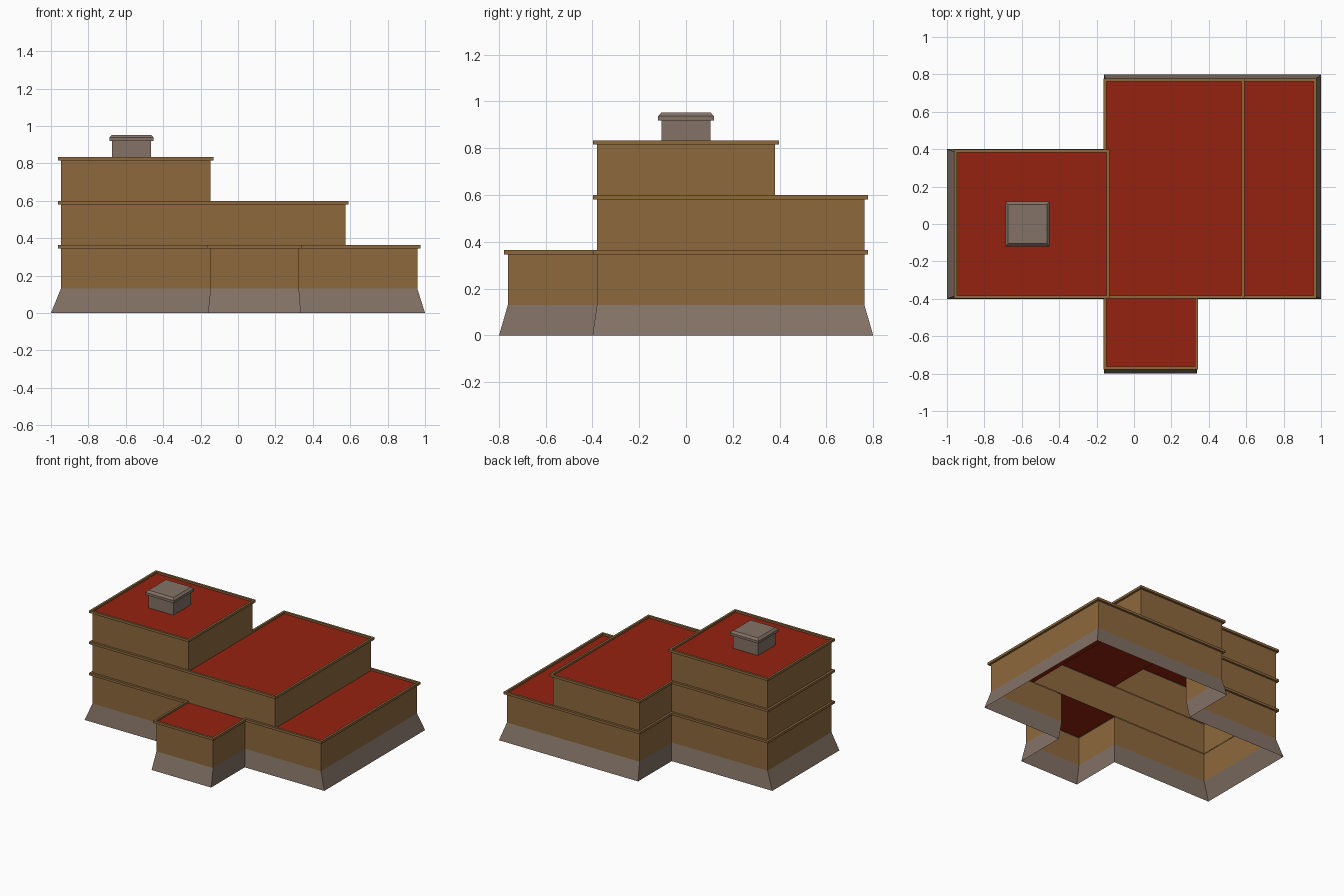
import bpy
from mathutils import Vector

if "Cube" in bpy.data.objects:
    bpy.data.objects.remove(bpy.data.objects["Cube"])


def material(name, rgb):
    m = bpy.data.materials.new(name)
    m.diffuse_color = (*rgb, 1)
    m.use_nodes = True
    m.node_tree.nodes["Principled BSDF"].inputs["Base Color"].default_value = m.diffuse_color
    return m


BROWN = material("brown plaster", (0.27, 0.14, 0.047))
GREY = material("grey stone", (0.23, 0.17, 0.133))
RED = material("red roof", (0.30, 0.016, 0.005))


def rect(x0, x1, y0, y1):
    return [(x0, y0), (x1, y0), (x1, y1), (x0, y1)]


def offset(outline, d):
    """Grow a counter-clockwise right-angled outline by d."""
    out, n = [], len(outline)
    for i in range(n):
        a, b, c = (Vector(outline[k % n]) for k in (i - 1, i, i + 1))
        e, f = (b - a).normalized(), (c - b).normalized()
        out.append((b.x + d * (e.y + f.y), b.y - d * (e.x + f.x)))
    return out


def loft(name, rings, mat, cap=False):
    """Join outlines [(outline, z), ...] with flat faces, optional top."""
    verts = [(x, y, z) for o, z in rings for x, y in o]
    n = len(rings[0][0])
    faces = []
    for r in range(len(rings) - 1):
        for i in range(n):
            j = (i + 1) % n
            a, b = r * n, (r + 1) * n
            faces.append((a + i, a + j, b + j, b + i))
    if cap:
        faces.append(tuple(range(len(verts) - n, len(verts))))
    me = bpy.data.meshes.new(name)
    me.from_pydata(verts, [], faces)
    me.materials.append(mat)
    ob = bpy.data.objects.new(name, me)
    bpy.context.collection.objects.link(ob)
    return ob


def trim(name, outline, top):
    """Overhanging parapet band with a low inner lip."""
    out = offset(outline, 0.016)
    loft(name, [(outline, top - 0.018), (out, top - 0.018), (out, top),
                (outline, top), (outline, top - 0.014)], BROWN)


def roof(name, x0, x1, y0, y1, top):
    loft(name, [(rect(x0, x1, y0, y1), top - 0.014)], RED, cap=True)


# Main wall lines and storey heights
L, M, F, S, R = -0.947, -0.147, 0.326, 0.576, 0.959
YF, YB, YM = -0.762, 0.763, 0.381
T1, T2, T3 = 0.364, 0.599, 0.834

floor1 = [(L, -YM), (M, -YM), (M, YF), (F, YF), (F, -YM), (R, -YM),
          (R, YB), (M, YB), (M, YM), (L, YM)]
floor2 = [(L, -YM), (S, -YM), (S, YB), (M, YB), (M, YM), (L, YM)]
floor3 = rect(L, M, -YM, YM)

# Flared stone base: the ground outline is a widened copy of the walls
ground = [((x - 0.006) / 0.953, y / 0.953) for x, y in floor1]
loft("stone_base", [(ground, 0), (floor1, 0.13)], GREY)

# Stepped storeys, each an open shell with a trim band
for i, (o, z0, z1) in enumerate([(floor1, 0.13, T1), (floor2, T1 - 0.014, T2),
                                 (floor3, T2 - 0.014, T3)], 1):
    loft(f"storey_{i}_walls", [(o, z0), (o, z1 - 0.018)], BROWN)
    trim(f"storey_{i}_trim", o, z1)

# Flat roofs only where a storey is exposed
roof("front_block_roof", M, F, YF, -YM, T1)
roof("side_roof", S, R, -YM, YB, T1)
roof("middle_roof", M, S, -YM, YB, T2)
roof("top_roof", L, M, -YM, YM, T3)

# Chimney with chamfered cap
stack = rect(-0.674, -0.465, -0.105, 0.105)
wide = offset(stack, 0.014)
loft("chimney", [(stack, T3 - 0.014), (stack, 0.919), (wide, 0.919),
                 (wide, 0.938), (offset(stack, 0.0), 0.953)], GREY, cap=True)
